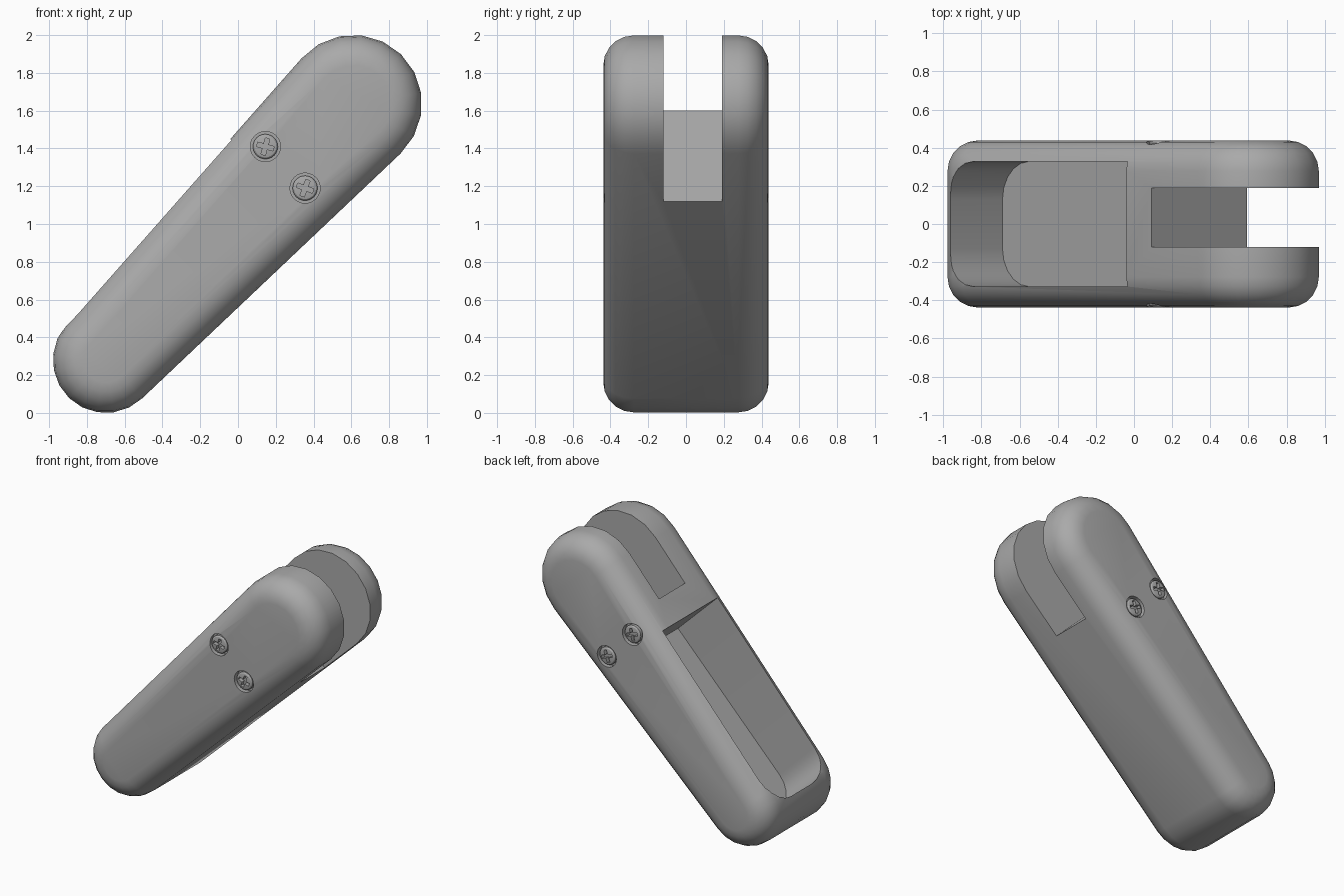
import bpy, math
from mathutils import Matrix, Vector

if "Cube" in bpy.data.objects:
    bpy.data.objects.remove(bpy.data.objects["Cube"])

# Working frame: u runs along the body axis, v across it, y is the width.
LOW, HIGH = Vector((-0.70, 0.0, 0.28)), Vector((0.61, 0.0, 1.637))
R_LOW, R_HIGH = 0.28, 0.364
HALF = 0.438
LENGTH = (HIGH - LOW).length
U = (HIGH - LOW).normalized()
Y = Vector((0, 1, 0))
V = Vector((-U.z, 0, U.x))

grey = bpy.data.materials.new("grey plastic")
grey.diffuse_color = (0.40, 0.40, 0.40, 1)
grey.use_nodes = True
grey.node_tree.nodes["Principled BSDF"].inputs["Base Color"].default_value = grey.diffuse_color


def place(u, y, v):
    return LOW + U * u + Y * y + V * v


def loft(name, rings):
    """Closed solid through matching rings of points."""
    n = len(rings[0])
    verts = [p for ring in rings for p in ring]
    faces = [list(range(n))[::-1], list(range(len(verts) - n, len(verts)))]
    for k in range(len(rings) - 1):
        for i in range(n):
            j = (i + 1) % n
            faces.append([k * n + i, k * n + j, (k + 1) * n + j, (k + 1) * n + i])
    me = bpy.data.meshes.new(name)
    me.from_pydata(verts, [], faces)
    me.materials.append(grey)
    ob = bpy.data.objects.new(name, me)
    bpy.context.collection.objects.link(ob)
    # make the normals point outwards
    import bmesh
    bm = bmesh.new()
    bm.from_mesh(me)
    bmesh.ops.recalc_face_normals(bm, faces=bm.faces)
    bm.to_mesh(me)
    bm.free()
    return ob


def cut(ob, cutters):
    """Subtract the cutters and remove them."""
    for c in cutters:
        m = ob.modifiers.new("cut", "BOOLEAN")
        m.operation, m.solver, m.object = "DIFFERENCE", "EXACT", c
    dg = bpy.context.evaluated_depsgraph_get()
    me = bpy.data.meshes.new_from_object(ob.evaluated_get(dg))
    ob.modifiers.clear()
    ob.data = me
    for c in cutters:
        bpy.data.objects.remove(c)


def smooth(ob, angle):
    bpy.ops.object.select_all(action="DESELECT")
    ob.select_set(True)
    bpy.context.view_layer.objects.active = ob
    bpy.ops.object.shade_smooth_by_angle(angle=math.radians(angle))


def outline(inset, y, seg=10):
    """Tapered capsule outline, shrunk by inset."""
    b = math.asin((R_HIGH - R_LOW) / LENGTH)
    a = math.pi / 2 + b
    pts = []
    for u0, r, a0, a1 in ((LENGTH, R_HIGH, -a, a), (0, R_LOW, a, 2 * math.pi - a)):
        for i in range(seg + 1):
            t = a0 + (a1 - a0) * i / seg
            pts.append(place(u0 + (r - inset) * math.cos(t), y, (r - inset) * math.sin(t)))
    return pts


# Body with rounded rims
BEVEL, STEPS = 0.16, 5
rim = []
for k in range(STEPS + 1):
    t = math.pi / 2 * k / STEPS
    rim.append((BEVEL * (1 - math.cos(t)), HALF - BEVEL * (1 - math.sin(t))))
rings = [outline(o, -y) for o, y in reversed(rim)] + [outline(o, y) for o, y in rim]
body = loft("body", rings)

# Slot through the wide end
slot = loft("slot_cutter", [[place(u, y, v) for u, y in
            ((1.50, -0.12), (2.6, -0.12), (2.6, 0.19), (1.50, 0.19))] for v in (-0.7, 0.7)])

# Deep pocket with a rounded lower end
plan = [(1.30, -0.328), (1.30, 0.328)]
for side in (1, -1):
    arc = [(-0.12 + 0.2 * (1 - math.sin(t)), side * (0.128 + 0.2 * math.cos(t)))
           for t in [math.pi / 2 * i / 5 for i in range(6)]]
    plan += arc if side == 1 else arc[::-1]
pocket = loft("pocket_cutter", [[place(u, y, v) for u, y in plan] for v in (-0.13, 0.7)])


# Screws on both flat sides
def disc(name, c, radii_y, side, seg=24):
    return loft(name, [[Vector((c[0] + r * math.cos(2 * math.pi * i / seg), side * y,
                                c[1] + r * math.sin(2 * math.pi * i / seg)))
                        for i in range(seg)] for r, y in radii_y])


def bar(c, angle, side):
    """Cutter for one arm of the cross recess."""
    rot = Matrix.Rotation(angle, 4, "Y")
    mid = Vector((c[0], 0, c[1]))
    return loft("cross_cutter", [[mid + rot @ Vector((x, side * y, z)) for x, z in
                ((-.045, -.012), (.045, -.012), (.045, .012), (-.045, .012))]
                for y in (HALF - 0.03, HALF + 0.05)])


holes, screws = [], []
for side, label in ((-1, "front"), (1, "back")):
    for n, (c, turn) in enumerate((((0.145, 1.41), 15), ((0.355, 1.19), 20))):
        holes.append(disc("hole_cutter", c, ((0.08, HALF - 0.04), (0.08, HALF + 0.05)), side))
        head = disc(f"{label}_screw_{n + 1}", c, ((0.066, HALF - 0.042), (0.066, HALF - 0.012),
                    (0.058, HALF - 0.004), (0.04, HALF)), side)
        a = math.radians(turn)
        cut(head, [bar(c, a, side), bar(c, a + math.pi / 2, side)])
        screws.append(head)

cut(body, [slot, pocket] + holes)
smooth(body, 35)
for s in screws:
    smooth(s, 30)
